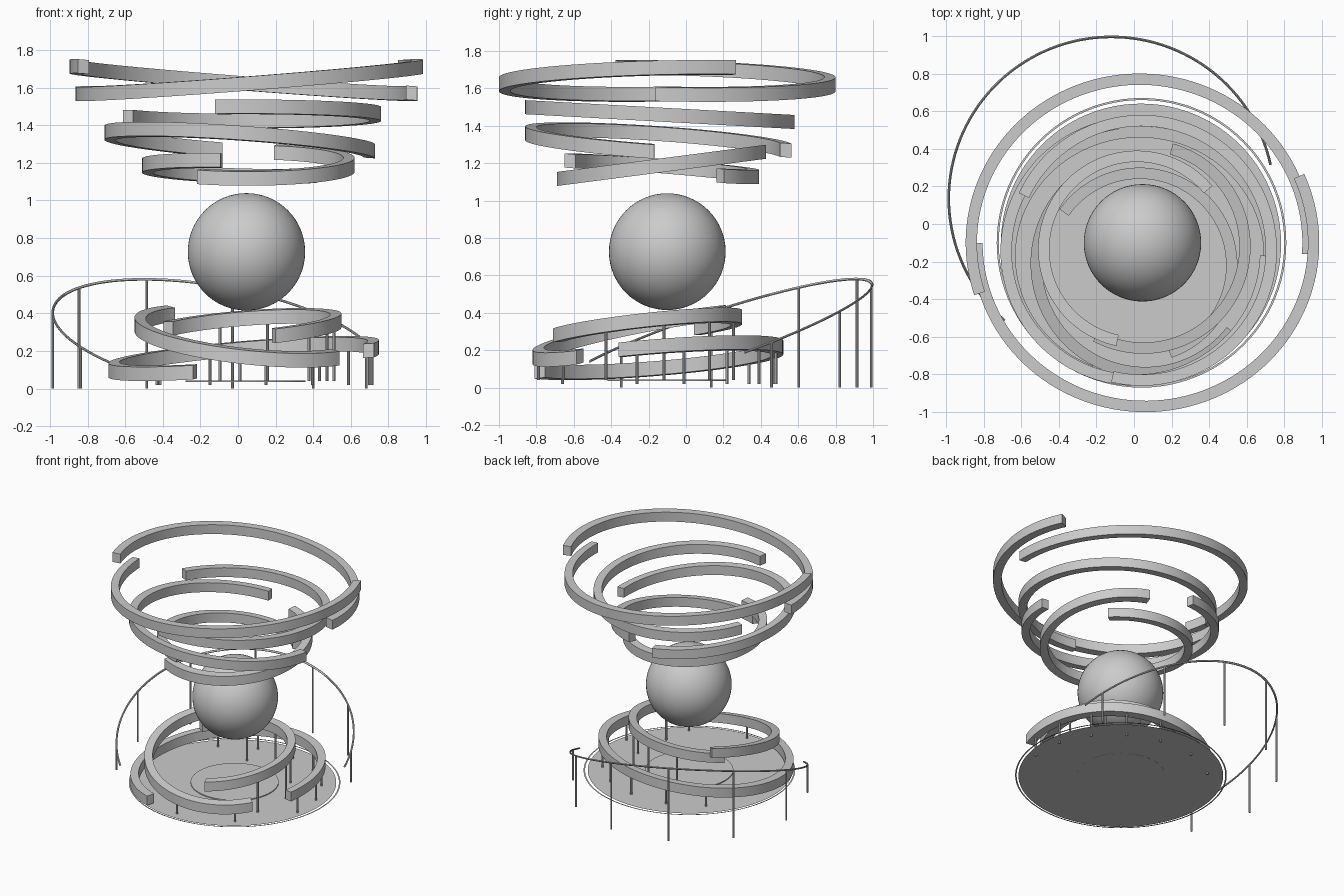
import bpy, bmesh
from math import cos, sin, pi, radians

if "Cube" in bpy.data.objects:
    bpy.data.objects.remove(bpy.data.objects["Cube"])

CX, CY = 0.045, -0.1
W, H = 0.06, 0.075      # bar cross-section
FLOOR = 0.04


def add_object(name, bm, smooth=True):
    bmesh.ops.recalc_face_normals(bm, faces=bm.faces)
    me = bpy.data.meshes.new(name)
    bm.to_mesh(me)
    bm.free()
    ob = bpy.data.objects.new(name, me)
    bpy.context.collection.objects.link(ob)
    if smooth:
        bpy.ops.object.select_all(action='DESELECT')
        ob.select_set(True)
        bpy.context.view_layer.objects.active = ob
        bpy.ops.object.shade_smooth_by_angle(angle=radians(35))
    return ob


class Ring:
    """Circle lying in a tilted plane; r is the centre-line radius."""
    def __init__(self, cx, cy, cz, rx, ry, ax, ay):
        self.cx, self.cy, self.cz = cx, cy, cz
        self.rx, self.ry, self.ax, self.ay = rx, ry, ax, ay

    def point(self, deg, dr=0.0, dz=0.0):
        a = radians(deg)
        dx, dy = (self.rx + dr) * cos(a), (self.ry + dr) * sin(a)
        return (self.cx + dx, self.cy + dy,
                self.cz + dz + self.ax * dx + self.ay * dy)


def sweep(name, ring, a0, a1, profile, steps=72):
    bm = bmesh.new()
    loops = []
    for i in range(steps + 1):
        d = a0 + (a1 - a0) * i / steps
        loops.append([bm.verts.new(ring.point(d, u, v)) for u, v in profile])
    n = len(profile)
    for s, t in zip(loops, loops[1:]):
        for k in range(n):
            bm.faces.new((s[k], s[(k + 1) % n], t[(k + 1) % n], t[k]))
    bm.faces.new(loops[0])
    bm.faces.new(loops[-1])
    return add_object(name, bm)


def posts(name, ring, angles, base, top_drop, radius):
    bm = bmesh.new()
    for d in angles:
        x, y, z = ring.point(d)
        z -= top_drop
        lo = [bm.verts.new((x + radius * cos(k * pi / 4), y + radius * sin(k * pi / 4), base)) for k in range(8)]
        hi = [bm.verts.new((v.co.x, v.co.y, z)) for v in lo]
        for k in range(8):
            bm.faces.new((lo[k], lo[(k + 1) % 8], hi[(k + 1) % 8], hi[k]))
        bm.faces.new(lo)
        bm.faces.new(hi)
    return add_object(name, bm)


box = [(-W / 2, -H / 2), (W / 2, -H / 2), (W / 2, H / 2), (-W / 2, H / 2)]
tube = [(0.007 * cos(k * pi / 4), 0.007 * sin(k * pi / 4)) for k in range(8)]

# Broken tilted rings: cx, cy, cz, outer rx, outer ry, slope x, slope y, start, end
bars = {
    "top_ring_front":    (0.06, -0.10, 1.64, 0.925, 0.90, 0.078, 0.02, 180, 384),
    "top_ring_back":     (0.03, -0.10, 1.64, 0.925, 0.90, -0.078, -0.02, -4, 198),
    "upper_ring_high":   (0.04, -0.14, 1.46, 0.72, 0.72, 0.0, -0.055, -103, 155),
    "upper_ring_low":    (0.01, -0.145, 1.31, 0.72, 0.715, -0.07, -0.07, 98, 358),
    "middle_ring_right": (0.05, -0.12, 1.19, 0.57, 0.57, 0.0, 0.13, -118, 74),
    "middle_ring_left":  (0.015, -0.135, 1.17, 0.525, 0.525, -0.03, -0.08, 40, 258),
    "lower_ring_left":   (0.06, -0.21, 0.28, 0.61, 0.61, -0.10, 0.19, 136, 322),
    "lower_ring_right":  (0.03, -0.22, 0.32, 0.52, 0.52, 0.08, 0.11, -71, 145),
    "bottom_ring":       (0.03, -0.17, 0.16, 0.72, 0.69, 0.085, 0.08, -16, 248),
}
rings = {}
for name, (cx, cy, cz, rx, ry, ax, ay, a0, a1) in bars.items():
    rings[name] = Ring(cx, cy, cz, rx - W / 2, ry - W / 2, ax, ay)
    sweep(name, rings[name], a0, a1, box)

# Thin posts under the lower bars
posts("bottom_ring_posts", rings["bottom_ring"], [-8, 14, 36, 58, 80, 105, 130, 228], 0.02, 0.02, 0.008)
posts("lower_right_posts", rings["lower_ring_right"], [-25, 12, 45, 75, 105], FLOOR, 0.02, 0.008)
posts("lower_left_posts", rings["lower_ring_left"], [-50, 265], FLOOR, 0.02, 0.008)

# Outer thin rail on tall posts
rail = Ring(-0.12, 0.135, 0.265, 0.865, 0.86, -0.16, 0.33)
sweep("outer_rail", rail, 12, 229, tube, 80)
posts("outer_rail_posts", rail, [22, 53, 84, 115, 147, 180, 214], 0.0, 0.0, 0.007)

# Central sphere
bm = bmesh.new()
bmesh.ops.create_uvsphere(bm, u_segments=64, v_segments=32, radius=0.312)
bmesh.ops.translate(bm, verts=bm.verts, vec=(CX, CY, 0.727))
add_object("central_sphere", bm)

# Flat base disc
bm = bmesh.new()
bmesh.ops.create_circle(bm, cap_ends=True, segments=96, radius=0.745)
bmesh.ops.translate(bm, verts=bm.verts, vec=(0.037, -0.105, FLOOR - 0.003))
add_object("base_disc", bm, False)

# Slightly raised inner disc
bm = bmesh.new()
bmesh.ops.create_cone(bm, cap_ends=True, segments=64, radius1=0.32, radius2=0.32, depth=0.008)
bmesh.ops.translate(bm, verts=bm.verts, vec=(CX - 0.005, CY, FLOOR))
add_object("inner_disc", bm)

# Fine flat ring around the disc
bm = bmesh.new()
edge = Ring(CX - 0.005, CY, FLOOR - 0.003, 0.77, 0.77, 0, 0)
outer = [bm.verts.new(edge.point(i * 3.75)) for i in range(96)]
inner = [bm.verts.new(edge.point(i * 3.75, -0.011)) for i in range(96)]
for i in range(96):
    j = (i + 1) % 96
    bm.faces.new((outer[i], outer[j], inner[j], inner[i]))
add_object("base_edge_ring", bm, False)
